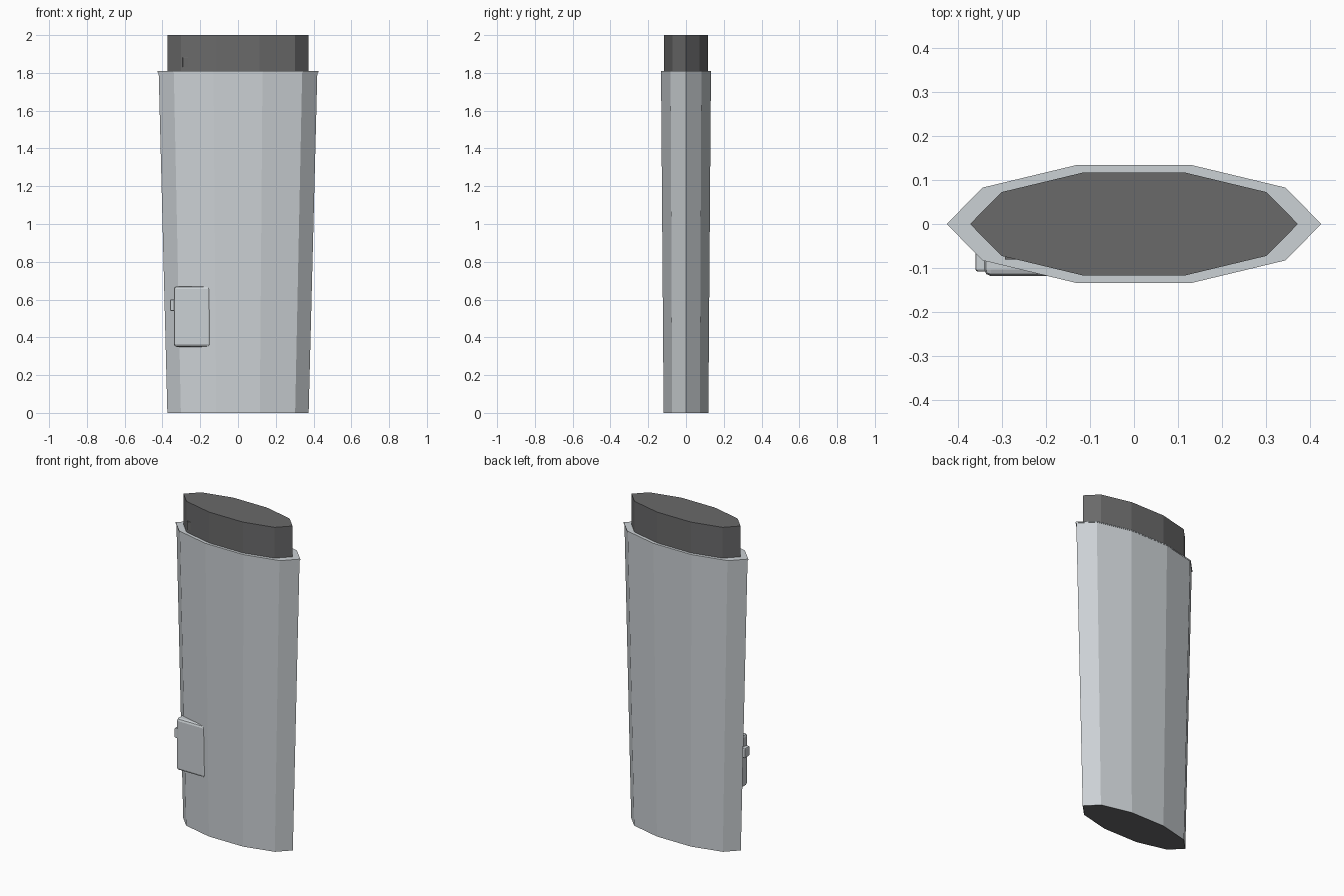
import bpy, bmesh
from math import cos, sin, pi

cube = bpy.data.objects.get("Cube")
if cube:
    bpy.data.objects.remove(cube, do_unlink=True)


def material(name, rgb):
    m = bpy.data.materials.new(name)
    m.use_nodes = True
    m.diffuse_color = (*rgb, 1)
    m.node_tree.nodes["Principled BSDF"].inputs["Base Color"].default_value = (*rgb, 1)
    return m


light_grey = material("light_grey", (0.60, 0.635, 0.66))
dark_grey = material("dark_grey", (0.142, 0.142, 0.144))
SIDES = 10


def add_object(name, bm, mat):
    bmesh.ops.recalc_face_normals(bm, faces=bm.faces)
    mesh = bpy.data.meshes.new(name)
    bm.to_mesh(mesh)
    bm.free()
    mesh.materials.append(mat)
    ob = bpy.data.objects.new(name, mesh)
    bpy.context.collection.objects.link(ob)
    return ob


def loft(name, rings, mat, caps):
    """Stack flattened decagons given as (radius x, radius y, z)."""
    bm = bmesh.new()
    loops = [[bm.verts.new((rx * cos(2 * pi * i / SIDES), ry * sin(2 * pi * i / SIDES), z))
              for i in range(SIDES)] for rx, ry, z in rings]
    for a, b in zip(loops, loops[1:]):
        for i in range(SIDES):
            j = (i + 1) % SIDES
            bm.faces.new((a[i], a[j], b[j], b[i]))
    if caps:
        bm.faces.new(loops[0])
        bm.faces.new(loops[-1])
    return add_object(name, bm, mat)


def box(name, low, high, mat, bevel):
    bm = bmesh.new()
    bmesh.ops.create_cube(bm, size=1)
    for v in bm.verts:
        v.co = [(l + h) / 2 + c * (h - l) for l, h, c in zip(low, high, v.co)]
    bmesh.ops.bevel(bm, geom=bm.edges[:], offset=bevel, segments=2,
                    profile=0.5, affect='EDGES')
    return add_object(name, bm, mat)


# Straight dark core running the full height
loft("core", [(0.372, 0.123, 0), (0.372, 0.123, 2)], dark_grey, True)

# Tapered outer sleeve with a thin lip and a flat rim closing onto the core
loft("sleeve", [(0.374, 0.1245, 0), (0.42, 0.139, 1.803), (0.425, 0.1405, 1.803),
                (0.425, 0.1405, 1.81), (0.37, 0.122, 1.81)], light_grey, False)

# Side control box with its small latch
box("control_box", (-0.34, -0.118, 0.35), (-0.145, -0.04, 0.67), light_grey, 0.015)
box("latch", (-0.36, -0.108, 0.54), (-0.32, -0.06, 0.60), light_grey, 0.006)

# Small catch on the core above the rim
box("core_catch", (-0.293, -0.081, 1.83), (-0.25, -0.06, 1.882), dark_grey, 0.002)
